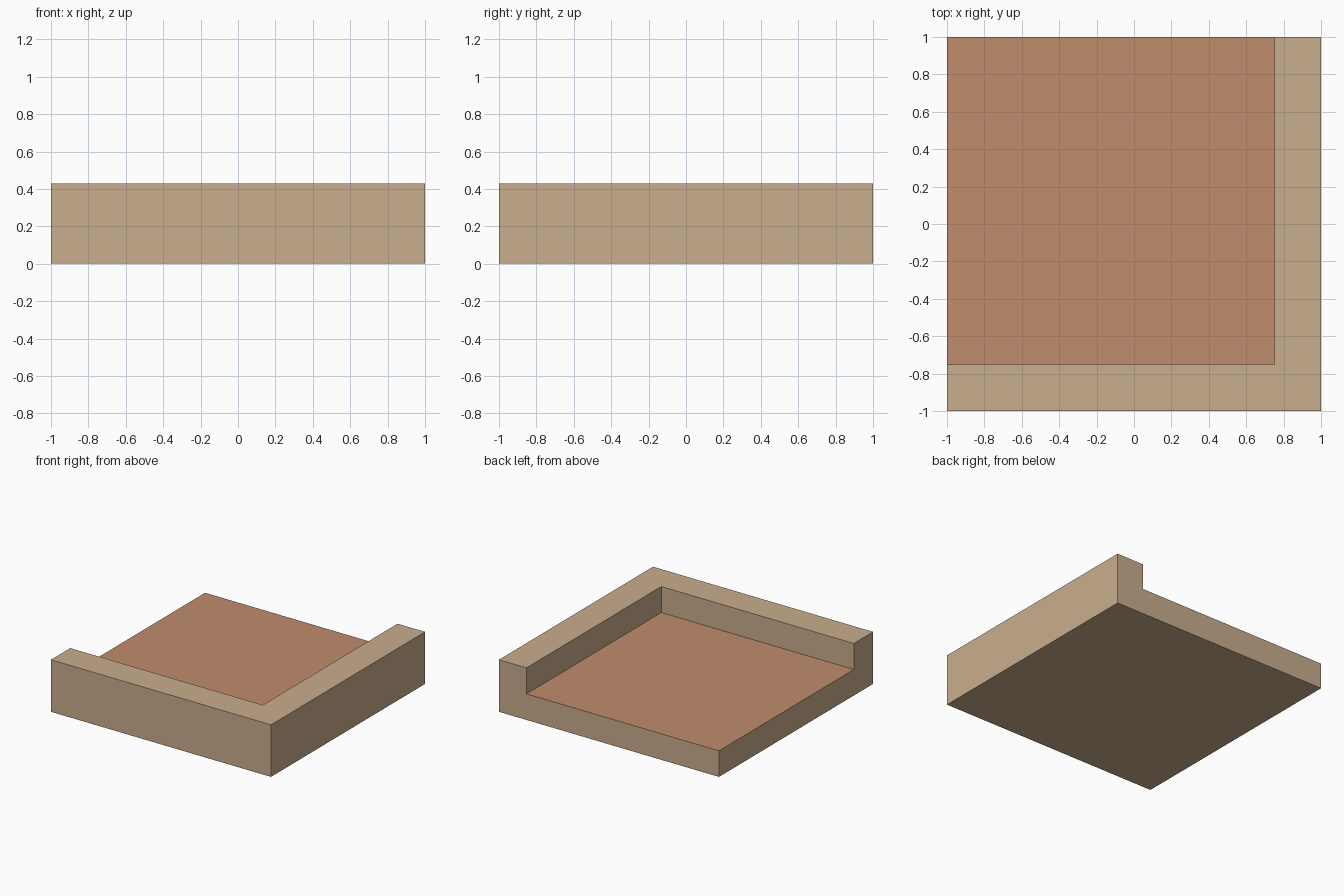
import bpy, bmesh
from mathutils import Vector

if "Cube" in bpy.data.objects:
    bpy.data.objects.remove(bpy.data.objects["Cube"])

FLOOR_Z, TOP_Z, INNER = 0.214, 0.428, 0.75


def material(name, rgb):
    m = bpy.data.materials.new(name)
    m.diffuse_color = (*rgb, 1.0)
    m.use_nodes = True
    m.node_tree.nodes["Principled BSDF"].inputs["Base Color"].default_value = m.diffuse_color
    return m


# Base slab
bm = bmesh.new()
bmesh.ops.create_cube(bm, size=1.0)
bmesh.ops.scale(bm, vec=(2, 2, FLOOR_Z), verts=bm.verts)
bmesh.ops.translate(bm, vec=(0, 0, FLOOR_Z / 2), verts=bm.verts)

# Cut along the inner lines of the two walls
for co, no in (((INNER, 0, 0), (1, 0, 0)), ((0, -INNER, 0), (0, 1, 0))):
    geom = bm.verts[:] + bm.edges[:] + bm.faces[:]
    bmesh.ops.bisect_plane(bm, geom=geom, plane_co=co, plane_no=no)

# Raise the walls along the front and right sides
rim = []
for f in bm.faces:
    c = f.calc_center_median()
    if f.normal.z > 0.9 and (c.x > INNER or c.y < -INNER):
        rim.append(f)
new = bmesh.ops.extrude_face_region(bm, geom=rim)["geom"]
verts = [v for v in new if isinstance(v, bmesh.types.BMVert)]
bmesh.ops.translate(bm, vec=Vector((0, 0, TOP_Z - FLOOR_Z)), verts=verts)
left = [f for f in rim if f.is_valid]
if left:
    bmesh.ops.delete(bm, geom=left, context='FACES_ONLY')

# Colour the sunken floor, then merge flat faces
bm.normal_update()
for f in bm.faces:
    z = f.calc_center_median().z
    f.material_index = int(f.normal.z > 0.9 and abs(z - FLOOR_Z) < 0.01)
bmesh.ops.dissolve_limit(bm, angle_limit=0.01, verts=bm.verts[:],
                         edges=bm.edges[:], delimit={'MATERIAL'})
bmesh.ops.recalc_face_normals(bm, faces=bm.faces[:])

mesh = bpy.data.meshes.new("corner_tray")
bm.to_mesh(mesh)
bm.free()
mesh.materials.append(material("tan_stone", (0.584, 0.423, 0.270)))
mesh.materials.append(material("terracotta_floor", (0.527, 0.262, 0.150)))
bpy.context.collection.objects.link(bpy.data.objects.new("corner_tray", mesh))
